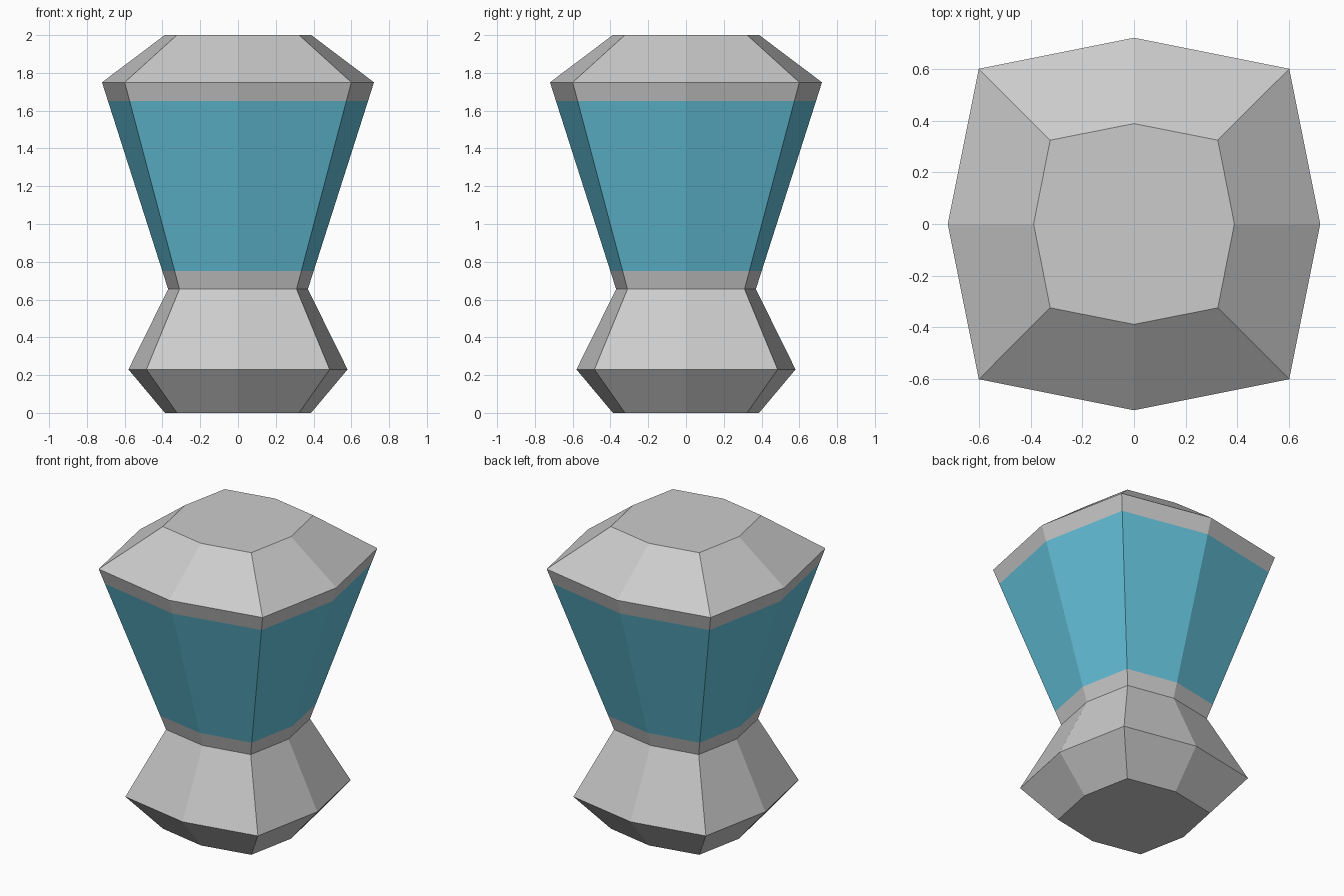
import bpy, bmesh

if "Cube" in bpy.data.objects:
    bpy.data.objects.remove(bpy.data.objects["Cube"])

# Ring profile: (height, side mid-point distance, corner offset)
FOOT = (0.0, 0.387, 0.323)
FLARE = (0.23, 0.58, 0.485)
WAIST = (0.655, 0.37, 0.31)
SHOULDER = (1.75, 0.72, 0.60)
TOP = (2.0, 0.388, 0.324)


def between(z):
    """Ring on the straight taper from waist to shoulder."""
    t = (z - WAIST[0]) / (SHOULDER[0] - WAIST[0])
    return tuple(a + (b - a) * t for a, b in zip(WAIST, SHOULDER))


def loft(name, rings, cap_bottom=False, cap_top=False, color=None):
    """Flat-faced shell through bowed-square rings."""
    bm = bmesh.new()
    loops = []
    for z, m, c in rings:
        outline = [(m, 0), (c, c), (0, m), (-c, c), (-m, 0), (-c, -c), (0, -m), (c, -c)]
        loops.append([bm.verts.new((x, y, z)) for x, y in outline])
    for low, high in zip(loops, loops[1:]):
        for i in range(8):
            j = (i + 1) % 8
            bm.faces.new((low[i], low[j], high[j], high[i]))
    if cap_bottom:
        bm.faces.new(loops[0][::-1])
    if cap_top:
        bm.faces.new(loops[-1])
    mesh = bpy.data.meshes.new(name)
    bm.to_mesh(mesh)
    bm.free()
    obj = bpy.data.objects.new(name, mesh)
    bpy.context.collection.objects.link(obj)
    if color:
        mat = bpy.data.materials.new(name)
        mat.diffuse_color = color
        mat.use_nodes = True
        mat.node_tree.nodes["Principled BSDF"].inputs["Base Color"].default_value = mat.diffuse_color
        mesh.materials.append(mat)
    return obj


# Flared base with lower rim, blue tapered panels, and faceted lid with upper rim
loft("base", [FOOT, FLARE, WAIST, between(0.75)], cap_bottom=True)
loft("glass_panels", [between(0.75), between(1.65)], color=(0.13, 0.55, 0.72, 1))
loft("lid", [between(1.65), SHOULDER, TOP], cap_top=True)
